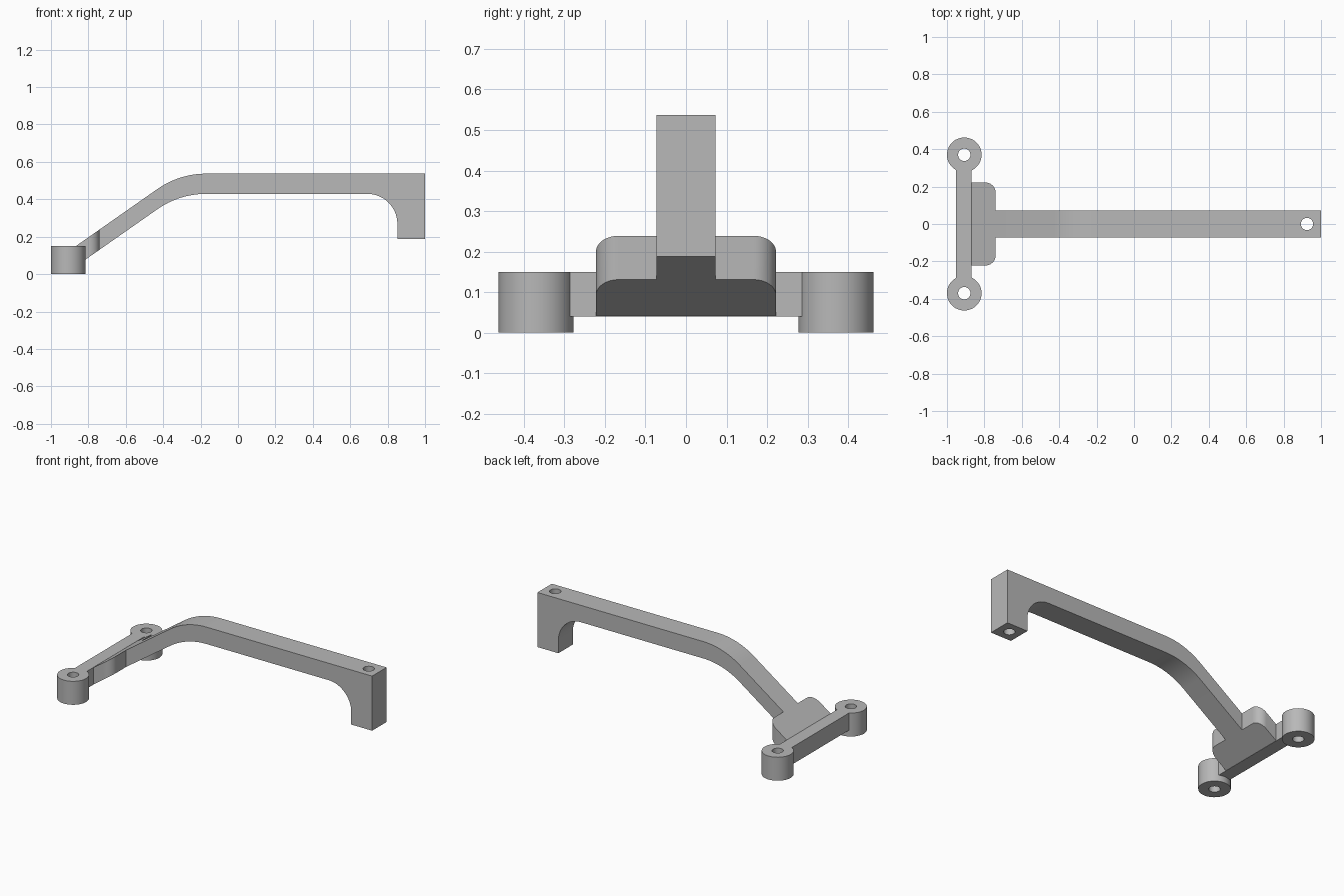
import bpy, bmesh
from math import sin, cos, tan, radians
from mathutils import Vector

if "Cube" in bpy.data.objects:
    bpy.data.objects.remove(bpy.data.objects["Cube"], do_unlink=True)

grey = bpy.data.materials.new("satin grey")
grey.use_nodes = True
colour = (0.48, 0.48, 0.48, 1)
grey.diffuse_color = colour
grey.node_tree.nodes["Principled BSDF"].inputs["Base Color"].default_value = colour

SLOPE = radians(35)
STEP_X = -0.74      # where the foot plate ends and the arm begins
BAR_X = -0.868      # inner face of the cross bar
BOSS_X, BOSS_Y = -0.9075, 0.37
TOP, UNDER = 0.537, 0.429
HALF_W = 0.073


def arc(cx, cy, r, start, end, n=16):
    angles = [radians(start + (end - start) * i / n) for i in range(n + 1)]
    return [(cx + r * cos(a), cy + r * sin(a)) for a in angles]


def prism(name, outline, direction, place):
    """Extrude a 2D outline, mapped to 3D by place, along direction."""
    bm = bmesh.new()
    face = bm.faces.new([bm.verts.new(place(u, v)) for u, v in outline])
    new = bmesh.ops.extrude_face_region(bm, geom=[face])["geom"]
    bmesh.ops.translate(bm, vec=Vector(direction),
                        verts=[g for g in new if isinstance(g, bmesh.types.BMVert)])
    bmesh.ops.recalc_face_normals(bm, faces=bm.faces)
    mesh = bpy.data.meshes.new(name)
    bm.to_mesh(mesh)
    bm.free()
    mesh.materials.append(grey)
    obj = bpy.data.objects.new(name, mesh)
    bpy.context.collection.objects.link(obj)
    return obj


def cylinder(name, x, y, z, r, height):
    return prism(name, arc(x, y, r, 0, 360, 48)[:-1], (0, 0, height),
                 lambda u, v: (u, v, z))


def drill(obj, x, y, r=0.033):
    """Cut a vertical through hole."""
    cutter = cylinder("hole_cutter", x, y, -0.1, r, 1)
    cutter.hide_render = True
    mod = obj.modifiers.new("hole", "BOOLEAN")
    mod.operation, mod.solver, mod.object = "DIFFERENCE", "EXACT", cutter
    bpy.ops.object.select_all(action="DESELECT")
    bpy.context.view_layer.objects.active = obj
    obj.select_set(True)
    bpy.ops.object.modifier_apply(modifier=mod.name)
    bpy.data.objects.remove(cutter, do_unlink=True)


# Arm: sloped lower end, bend, level run and a downward foot with a fillet
BEND_R, BEND_X = 0.45, -0.172


def bend(z):
    return arc(BEND_X, z - BEND_R, BEND_R, 125, 90)


def slope_z(z, x):
    bx, bz = bend(z)[0]
    return bz + (x - bx) * tan(SLOPE)


outline = [(STEP_X, slope_z(TOP, STEP_X))] + bend(TOP)
outline += [(1, TOP), (1, 0.188), (0.852, 0.188)]
outline += arc(0.852 - 0.16, UNDER - 0.16, 0.16, 0, 90)
outline += bend(UNDER)[::-1] + [(STEP_X, slope_z(UNDER, STEP_X))]
arm = prism("arm", outline, (0, 2 * HALF_W, 0), lambda u, v: (u, -HALF_W, v))
drill(arm, 0.925, 0)

# Foot plate: rounded corners, sheared to continue the slope of the arm
CORNER, PLATE_Y = 0.055, 0.222
corner_x, corner_y = STEP_X - CORNER, PLATE_Y - CORNER
outline = [(BAR_X, -PLATE_Y)] + arc(corner_x, -corner_y, CORNER, -90, 0)
outline += arc(corner_x, corner_y, CORNER, 0, 90) + [(BAR_X, PLATE_Y)]
plate = prism("foot_plate", outline, (0, 0, TOP - UNDER),
              lambda u, v: (u, v, slope_z(UNDER, u)))

# Cross bar between the bosses
bar = prism("cross_bar", [(-0.951, -0.3), (BAR_X, -0.3), (BAR_X, 0.3), (-0.951, 0.3)],
            (0, 0, 0.11), lambda u, v: (u, v, 0.04))

# Screw bosses
bosses = []
for side, sign in (("left", 1), ("right", -1)):
    # facing -x end of the bracket: one boss at each end of the bar
    name = "back_boss" if sign > 0 else "front_boss"
    boss = cylinder(name, BOSS_X, sign * BOSS_Y, 0, 0.0925, 0.15)
    drill(boss, BOSS_X, sign * BOSS_Y)
    bosses.append(boss)

# Smooth the round surfaces, keep edges sharp
bpy.ops.object.select_all(action="DESELECT")
for obj in [arm, plate, bar] + bosses:
    obj.select_set(True)
bpy.context.view_layer.objects.active = arm
bpy.ops.object.shade_smooth_by_angle(angle=radians(25))
